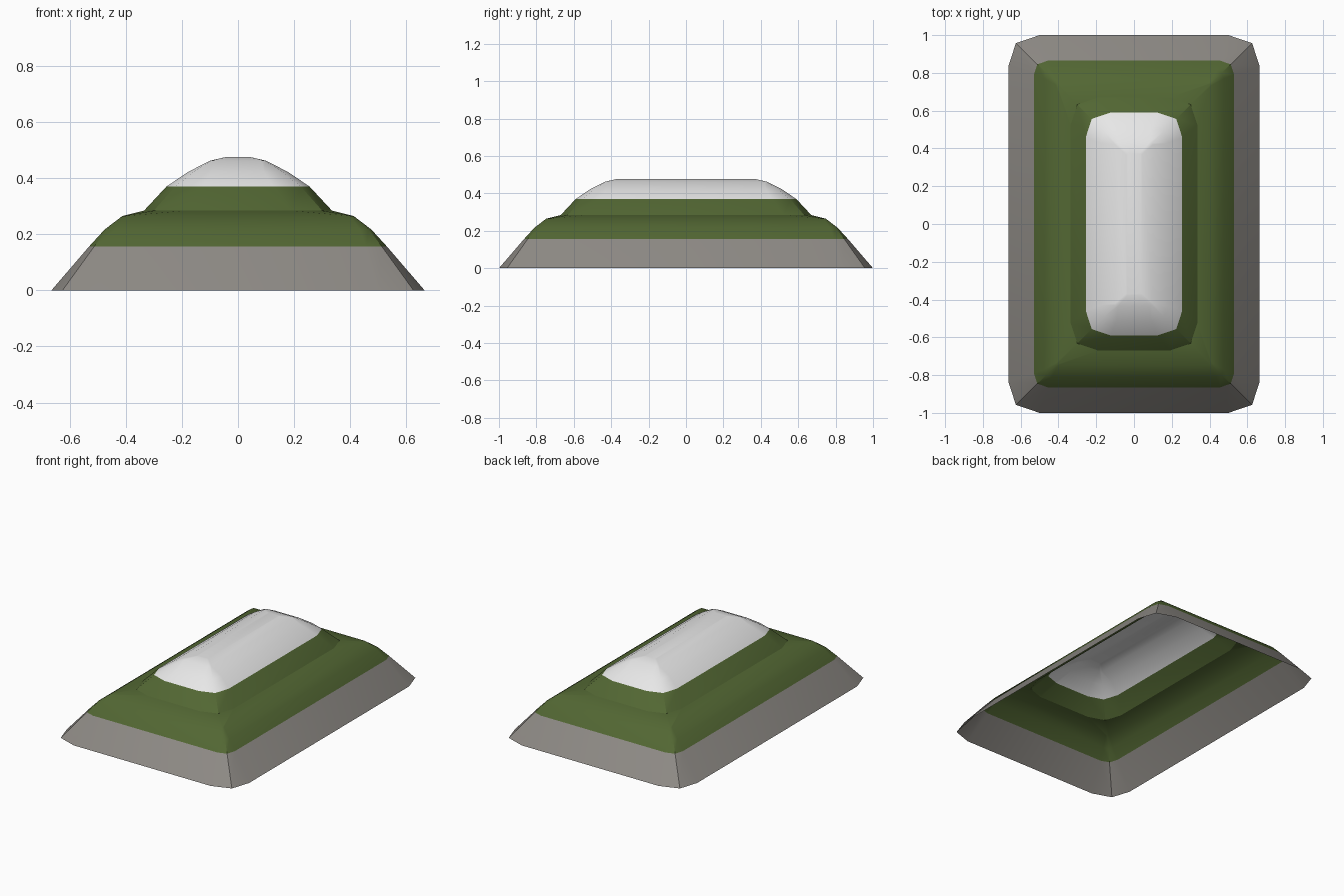
import bpy, bmesh, math

if "Cube" in bpy.data.objects:
    bpy.data.objects.remove(bpy.data.objects["Cube"])

def material(name, rgb):
    m = bpy.data.materials.new(name)
    m.diffuse_color = (*rgb, 1)
    m.use_nodes = True
    m.node_tree.nodes["Principled BSDF"].inputs["Base Color"].default_value = m.diffuse_color
    return m

ROCK = material("grey rock", (0.27, 0.255, 0.235))
GRASS = material("dark green grass", (0.085, 0.135, 0.033))
SNOW = material("white snow", (0.80, 0.80, 0.80))

EXTRA_LENGTH = 0.335   # the mound is this much longer (half size) than wide

# half width, height, corner cut of each ring
PROFILE = [
    (0.665, 0.000, 0.165),
    (0.530, 0.157, 0.075),
    (0.475, 0.217, 0.040),
    (0.412, 0.265, 0.012),
    (0.335, 0.284, 0.145),
    (0.255, 0.370, 0.130),
    (0.178, 0.422, 0.085),
    (0.100, 0.462, 0.015),
    (0.040, 0.476, 0.008),
]

def ring(bm, hx, z, cut):
    """Rectangle with each corner rounded by three points."""
    hy = hx + EXTRA_LENGTH
    corner = [(hx, hy - cut), (hx - cut * 0.24, hy - cut * 0.26), (hx - cut, hy)]
    verts = []
    for sx, sy in ((1, 1), (-1, 1), (-1, -1), (1, -1)):
        pts = corner if sx * sy > 0 else corner[::-1]
        verts += [bm.verts.new((sx * x, sy * y, z)) for x, y in pts]
    return verts

# Mound: open-bottomed shell lofted through the rings
bm = bmesh.new()
rings = [ring(bm, *p) for p in PROFILE]
for a, b in zip(rings, rings[1:]):
    n = len(a)
    for i in range(n):
        j = (i + 1) % n
        bm.faces.new((a[i], a[j], b[j], b[i]))
bm.faces.new(rings[-1])

# Colour by height: rock foot, grass slopes, snow cap
for f in bm.faces:
    z = f.calc_center_median().z
    f.material_index = 0 if z < 0.157 else (1 if z < 0.37 else 2)

mesh = bpy.data.meshes.new("stepped_mound")
bm.to_mesh(mesh)
bm.free()
for m in (ROCK, GRASS, SNOW):
    mesh.materials.append(m)
mound = bpy.data.objects.new("stepped_mound", mesh)
bpy.context.collection.objects.link(mound)

bpy.context.view_layer.objects.active = mound
mound.select_set(True)
bpy.ops.object.shade_smooth_by_angle(angle=math.radians(30))
